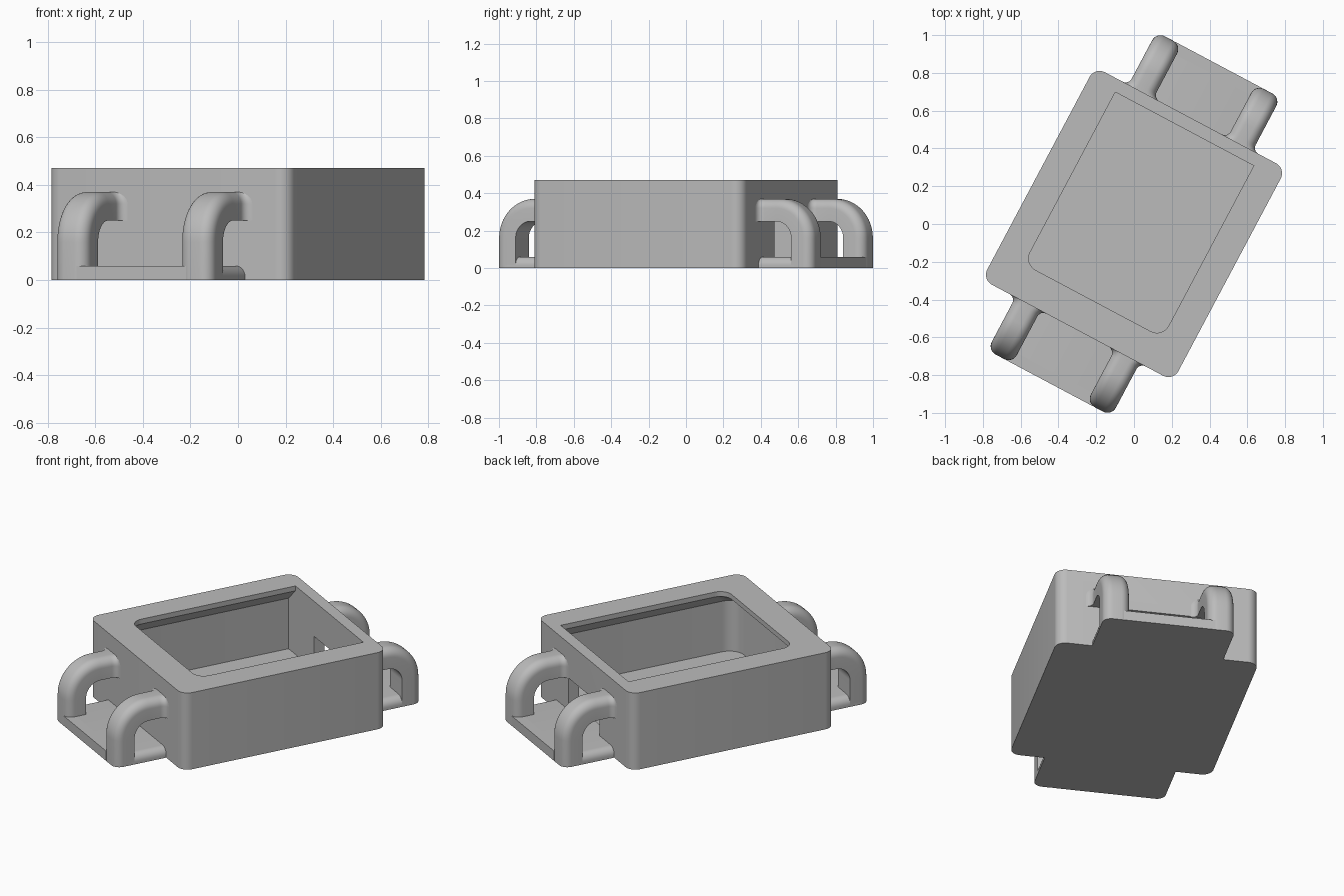
import bpy, bmesh
from math import sin, cos, pi, radians
from mathutils import Matrix, Vector

cube = bpy.data.objects.get("Cube")
if cube:
    bpy.data.objects.remove(cube, do_unlink=True)

TURN = Matrix.Rotation(radians(-28), 4, 'Z')    # whole model stands turned on the ground
HALF_W, HALF_L, HEIGHT = 0.573, 0.637, 0.47     # case size
LUG_W, LUG_END, PLATE_H = 0.372, 0.954, 0.06    # strap lug size

grey = bpy.data.materials.new("plain grey")
grey.use_nodes = True
grey.diffuse_color = (0.5, 0.5, 0.5, 1)
grey.node_tree.nodes["Principled BSDF"].inputs["Base Color"].default_value = (0.5, 0.5, 0.5, 1)


def loft(name, rings, spin=0.0):
    """Skin closed rings of points, cap both ends and make an object."""
    bm = bmesh.new()
    rows = [[bm.verts.new(p) for p in ring] for ring in rings]
    n = len(rows[0])
    for a, b in zip(rows, rows[1:]):
        for i in range(n):
            j = (i + 1) % n
            bm.faces.new((a[i], a[j], b[j], b[i]))
    bm.faces.new(rows[0])
    bm.faces.new(rows[-1])
    bmesh.ops.remove_doubles(bm, verts=bm.verts, dist=1e-5)
    bmesh.ops.recalc_face_normals(bm, faces=bm.faces)
    bm.transform(TURN @ Matrix.Rotation(spin, 4, 'Z'))
    mesh = bpy.data.meshes.new(name)
    bm.to_mesh(mesh)
    bm.free()
    mesh.materials.append(grey)
    ob = bpy.data.objects.new(name, mesh)
    bpy.context.collection.objects.link(ob)
    return ob


def smooth(ob):
    bpy.ops.object.select_all(action='DESELECT')
    ob.select_set(True)
    bpy.context.view_layer.objects.active = ob
    bpy.ops.object.shade_smooth_by_angle(angle=radians(32))


def rounded(x0, x1, y0, y1, r_low, r_high, steps=8):
    """Rectangle outline with one corner radius at the low y end, one at the high end."""
    pts = []
    corners = ((x1, y1, r_high, -1, -1), (x0, y1, r_high, 1, -1),
               (x0, y0, r_low, 1, 1), (x1, y0, r_low, -1, 1))
    for k, (x, y, r, sx, sy) in enumerate(corners):
        for i in range(steps + 1):
            a = (k + i / steps) * pi / 2
            pts.append((x + sx * r + r * cos(a), y + sy * r + r * sin(a)))
    return pts


def box(name, x0, x1, y0, y1, z0, z1, spin=0.0):
    outline = ((x0, y0), (x1, y0), (x1, y1), (x0, y1))
    return loft(name, [[(x, y, z) for x, y in outline] for z in (z0, z1)], spin)


# Case: outer shell, rim, undercut lid seat and cavity in one skin
outer = rounded(-HALF_W, HALF_W, -HALF_L, HALF_L, 0.06, 0.06)
rim = rounded(-0.415, 0.415, -0.46, 0.57, 0.07, 0)
cavity = rounded(-0.5, 0.5, -0.57, 0.57, 0.09, 0)
levels = ((outer, 0), (outer, HEIGHT), (rim, HEIGHT), (rim, 0.44), (cavity, 0.36), (cavity, 0.05))
case = loft("case", [[(x, y, z) for x, y in ring] for ring, z in levels])

# Slot through the back wall between the strap loops
cutter = box("slot_cutter", -0.19, 0.19, 0.53, 0.68, PLATE_H, 0.255)
cutter.hide_render = True
cut = case.modifiers.new("slot", 'BOOLEAN')
cut.operation = 'DIFFERENCE'
cut.solver = 'EXACT'
cut.object = cutter
bpy.context.view_layer.objects.active = case
bpy.ops.object.modifier_apply(modifier=cut.name)
bpy.data.objects.remove(cutter, do_unlink=True)
smooth(case)


def loop_path(radius=0.21, top=0.37, steps=16):
    """Outer line of a strap loop: (y, z, inward y, inward z, side flare)."""
    path = [(LUG_END, 0, -1, 0, 0)]
    cy, cz = LUG_END - radius, top - radius
    for i in range(steps + 1):
        a = i / steps * pi / 2
        path.append((cy + radius * cos(a), cz + radius * sin(a), -cos(a), -sin(a), 0))
    flare = 0.035
    for i in range(7):
        a = i / 6 * pi / 2
        path.append((HALF_L + flare * (1 - sin(a)), top, 0, -1, flare * (1 - cos(a))))
    path.append((HALF_L - 0.02, top, 0, -1, flare))
    return path


def strap_loop(name, side, spin):
    # Section is rounded on its outer edges and square on the inner ones
    half, thick = 0.075, 0.12
    section = rounded(-half, half, 0, thick, 0.05, 0)
    rings = []
    for y, z, ny, nz, flare in loop_path():
        rings.append([(side * (LUG_W - half) + u * (1 + flare / half), y + ny * d, z + nz * d)
                      for u, d in section])
    smooth(loft(name, rings, spin))


# Front and back lugs: base plate with rounded side edges, plus two strap loops
for end, spin in (("back", 0.0), ("front", pi)):
    profile = rounded(-LUG_W, LUG_W, 0, PLATE_H, 0, 0.045)
    plate = loft(end + "_lug_plate",
                 [[(u, y, z) for u, z in profile] for y in (HALF_L - 0.02, LUG_END - 0.06)], spin)
    smooth(plate)
    box(end + "_lug_lip", -0.26, 0.26, LUG_END - 0.06, LUG_END, 0, PLATE_H, spin)
    for label, side in (("left", 1), ("right", -1)):
        strap_loop(f"{end}_{label}_strap_loop", side if spin == 0 else -side, spin)
